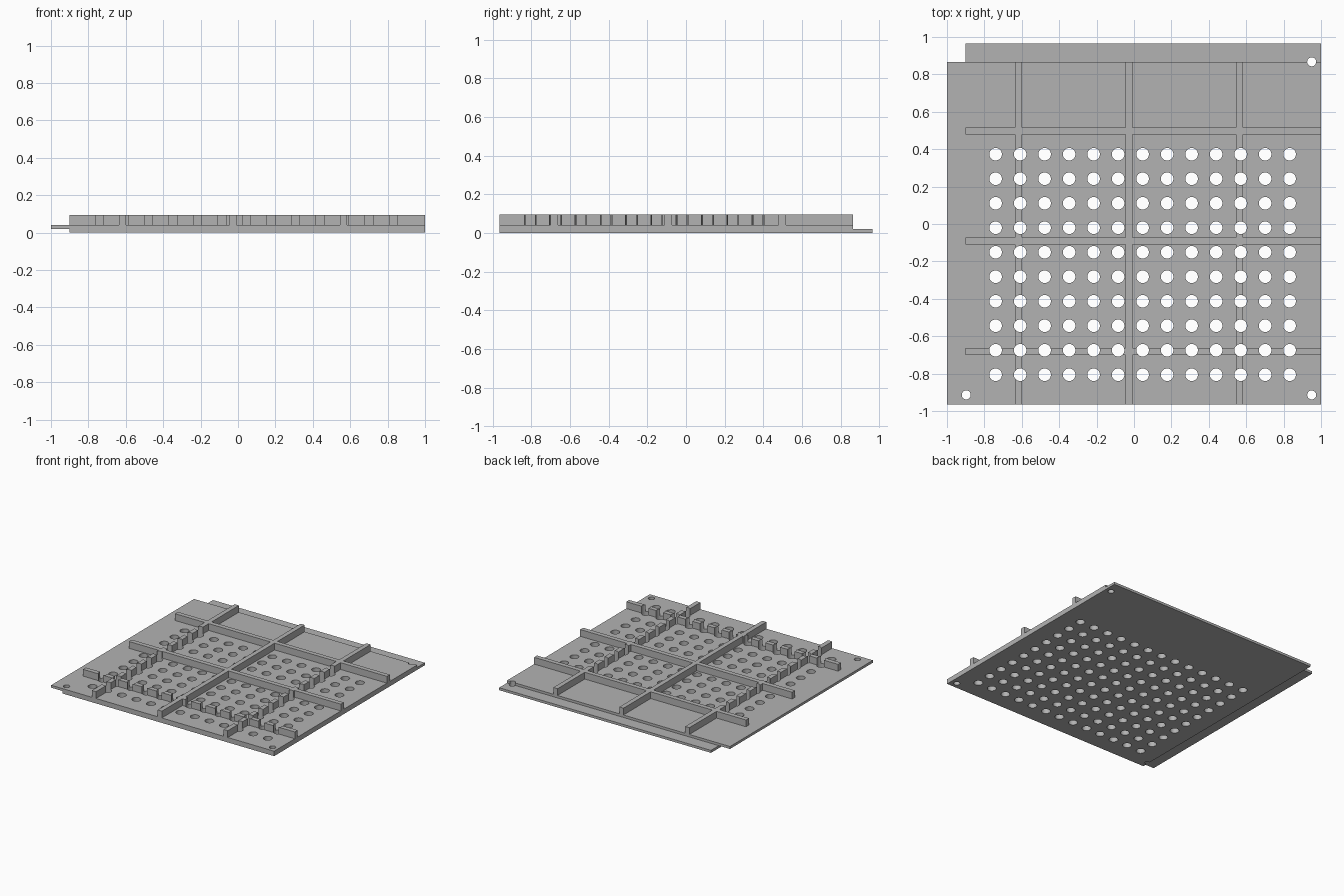
import bpy, bmesh, math
from mathutils import Matrix, Vector

default = bpy.data.objects.get("Cube")
if default:
    bpy.data.objects.remove(default, do_unlink=True)

grey = bpy.data.materials.new("plain grey")
grey.use_nodes = True
GREY = (0.45, 0.45, 0.45, 1)
grey.diffuse_color = GREY
grey.node_tree.nodes["Principled BSDF"].inputs["Base Color"].default_value = GREY


def add_object(name, bm):
    mesh = bpy.data.meshes.new(name)
    bm.to_mesh(mesh)
    bm.free()
    mesh.materials.append(grey)
    ob = bpy.data.objects.new(name, mesh)
    bpy.context.collection.objects.link(ob)
    return ob


def box(name, x0, x1, y0, y1, z0, z1):
    bm = bmesh.new()
    size = Vector((x1 - x0, y1 - y0, z1 - z0))
    centre = Vector((x0 + x1, y0 + y1, z0 + z1)) / 2
    bmesh.ops.create_cube(bm, size=1, matrix=Matrix.Translation(centre) @ Matrix.Diagonal(size).to_4x4())
    return add_object(name, bm)


def combine(ob, tool, operation):
    mod = ob.modifiers.new("boolean", "BOOLEAN")
    mod.object, mod.operation, mod.solver = tool, operation, "EXACT"
    bpy.ops.object.select_all(action="DESELECT")
    bpy.context.view_layer.objects.active = ob
    ob.select_set(True)
    bpy.ops.object.modifier_apply(modifier=mod.name)
    bpy.data.objects.remove(tool, do_unlink=True)


FRONT, BACK, STEP = -0.965, 0.865, 0.1
MID, DECK, TOP = 0.02, 0.04, 0.095
HALF = 0.0187

# Two offset layers form a lapped panel
panel = box("perforated_panel", -1, 1, FRONT, BACK, MID, DECK)
combine(panel, box("lower_layer", -1 + STEP, 1, FRONT, BACK + STEP, 0, MID), "UNION")

# Grid of stiffening ribs, three each way
for i in range(3):
    x = -0.617 + 0.591 * i
    y = -0.682 + 0.59 * i
    combine(panel, box("long_rib", x - HALF, x + HALF, FRONT, BACK, DECK, TOP), "UNION")
    combine(panel, box("cross_rib", -1 + STEP, 1, y - HALF, y + HALF, DECK, TOP), "UNION")

# Drain holes and corner fixing holes, cut through panel and ribs
holes = [(-0.74 + 0.131 * i, -0.806 + 0.131 * j, 0.0335) for i in range(13) for j in range(10)]
holes += [(-0.897, -0.914, 0.024), (0.95, -0.914, 0.024), (0.95, 0.867, 0.024)]
bm = bmesh.new()
for x, y, r in holes:
    bmesh.ops.create_cone(bm, cap_ends=True, segments=32, radius1=r, radius2=r, depth=0.4,
                          matrix=Matrix.Translation((x, y, 0.05)))
cutter = add_object("hole_cutter", bm)
cutter.hide_render = True
combine(panel, cutter, "DIFFERENCE")

bpy.ops.object.shade_smooth_by_angle(angle=math.radians(30))
